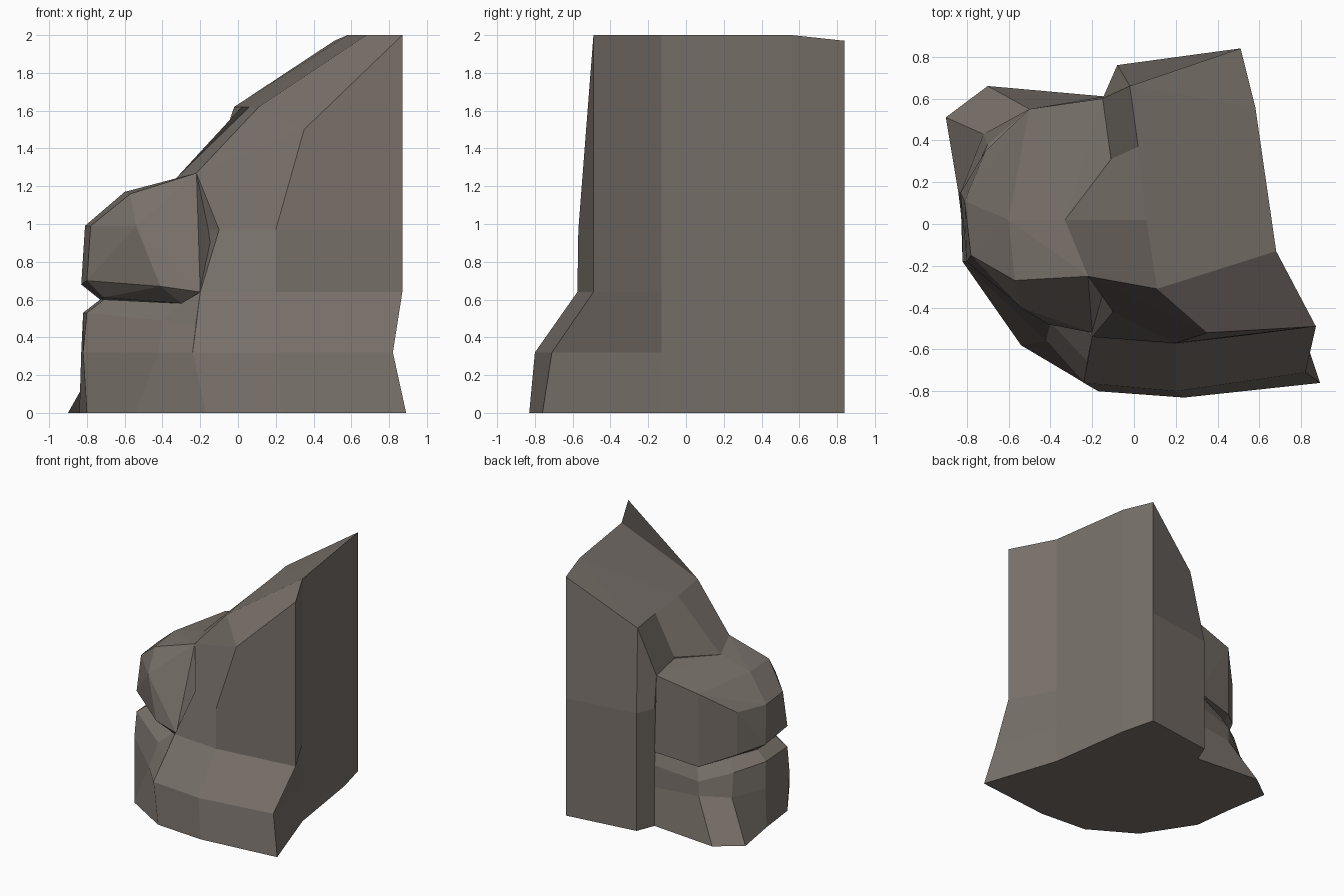
import bpy, bmesh

if "Cube" in bpy.data.objects:
    bpy.data.objects.remove(bpy.data.objects["Cube"])

stone = bpy.data.materials.new("brown_stone")
stone.diffuse_color = (0.19, 0.165, 0.145, 1)
stone.use_nodes = True
stone.node_tree.nodes["Principled BSDF"].inputs["Base Color"].default_value = stone.diffuse_color


def finish(name, bm):
    bmesh.ops.recalc_face_normals(bm, faces=bm.faces)
    mesh = bpy.data.meshes.new(name)
    bm.to_mesh(mesh)
    bm.free()
    mesh.materials.append(stone)
    obj = bpy.data.objects.new(name, mesh)
    bpy.context.collection.objects.link(obj)
    return obj


def loft(bm, rings):
    """Skin equal-length rings of points; returns the vertex rings."""
    vr = [[bm.verts.new(p) for p in ring] for ring in rings]
    n = len(vr[0])
    for a, b in zip(vr, vr[1:]):
        for i in range(n):
            j = (i + 1) % n
            bm.faces.new((a[i], a[j], b[j], b[i]))
    bm.faces.new(vr[0][::-1])
    return vr


def level(z, *pts):
    return [(x, y, z) for x, y in pts]


# Tall cliff: shared vertical back and right walls, flared foot at the front
walls = [(.68, -.13), (.58, .56), (.51, .84), (-.08, .76), (-.14, .61),
         (-.11, .31), (-.33, .02)]
bm = bmesh.new()
rings = [
    level(0, (-.17, -.80), (.24, -.83), (.89, -.76), *walls),
    level(.32, (-.24, -.76), (.20, -.80), (.82, -.71), *walls),
    level(.64, (-.20, -.54), (.20, -.575), (.87, -.49), *walls),
    level(.97, (-.10, -.42), (.20, -.57), (.87, -.49), *walls),
    [(-.22, -.25, 1.27), (.35, -.52, 1.5), (.87, -.49, 2), (.68, -.13, 2),
     (.58, .56, 2), (.51, .84, 1.97), (-.02, .66, 1.62), (-.15, .60, 1.24),
     (-.11, .31, 1.27), (-.33, .02, 1.24)],
]
A, B, C, D, E, F, G, H, I, J = loft(bm, rings)[-1]
# Sloping crown, broken by a shoulder line
K, L, M = [bm.verts.new(p) for p in level(1.62, (.02, .37), (.06, .02), (.11, -.31))]
for face in ((A, B, M), (M, B, C, D), (M, D, E, L), (L, E, G, K), (E, F, G),
             (G, H, I, K), (K, I, J, L), (L, J, A, M)):
    bm.faces.new(face)
finish("cliff", bm)

# Lower ledge with flared toe and bevelled lip
bm = bmesh.new()
top = loft(bm, [
    level(0, (-.17, -.80), (-.54, -.58), (-.80, -.18), (-.84, .15),
          (-.90, .51), (-.70, .66), (-.14, .61), (.1, 0)),
    level(.32, (-.24, -.76), (-.42, -.56), (-.82, -.18), (-.83, .15),
          (-.72, .43), (-.50, .55), (-.14, .61), (.1, 0)),
    [(-.22, -.66, .46), (-.40, -.47, .49), (-.80, -.18, .53), (-.82, .13, .53),
     (-.70, .38, .50), (-.50, .55, .44), (-.14, .61, .50), (.1, 0, .5)],
    [(-.20, -.54, .64), (-.30, -.42, .58), (-.71, -.16, .60), (-.73, .11, .60),
     (-.63, .33, .59), (-.46, .51, .54), (-.14, .60, .61), (.1, 0, .6)],
])[-1]
bm.faces.new(top)
finish("lower_ledge", bm)

# Upper boulder overhanging the groove
points = [
    (-.33, .02, 1.24), (-.22, -.25, 1.27), (-.11, .31, 1.26), (-.15, .60, 1.24),
    (-.50, .55, 1.16), (-.47, .19, 1.18), (-.60, .02, 1.17), (-.57, -.27, 1.16),
    (-.71, .35, .99), (-.81, .11, .99), (-.78, -.15, .99), (-.54, -.40, .99),
    (-.83, .15, .68), (-.80, -.18, .70), (-.41, -.48, .67), (-.20, -.52, .64),
    (-.71, .35, .64), (-.50, .55, .56), (-.14, .61, .61), (-.71, -.16, .61),
    (-.73, .11, .60), (-.30, -.42, .58), (0, 0, .7), (0, 0, 1.2),
]
bm = bmesh.new()
for p in points:
    bm.verts.new(p)
res = bmesh.ops.convex_hull(bm, input=bm.verts[:])
loose = [v for v in bm.verts if not v.link_faces]
bmesh.ops.delete(bm, geom=loose, context='VERTS')
finish("upper_boulder", bm)
